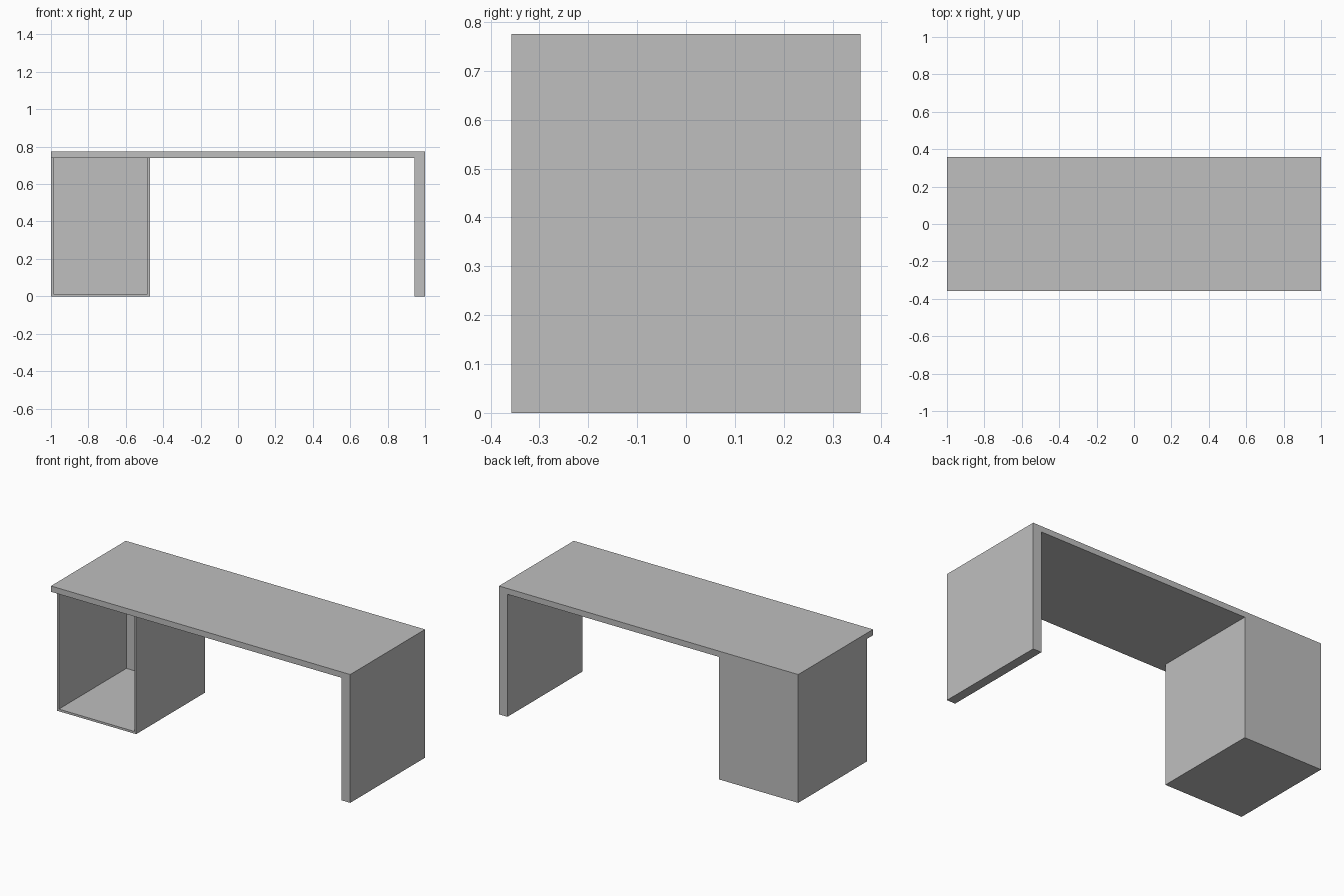
import bpy

cube = bpy.data.objects.get("Cube")
if cube:
    bpy.data.objects.remove(cube, do_unlink=True)

# Single flat grey finish
GREY = (0.52, 0.52, 0.52, 1.0)
grey = bpy.data.materials.new("light_grey")
grey.use_nodes = True
grey.diffuse_color = GREY
grey.node_tree.nodes["Principled BSDF"].inputs["Base Color"].default_value = GREY


def box(name, x, y, z):
    """Add a box spanning the given (low, high) ranges."""
    spans = (x, y, z)
    bpy.ops.mesh.primitive_cube_add(size=1, location=[(a + b) / 2 for a, b in spans])
    obj = bpy.context.object
    obj.name = name
    obj.scale = [b - a for a, b in spans]
    bpy.ops.object.transform_apply(location=False, rotation=False, scale=True)
    obj.data.materials.append(grey)
    return obj


# Main dimensions
HALF_DEPTH = 0.357
TOP, UNDER = 0.775, 0.74
FRONT, BACK = -0.30, HALF_DEPTH      # cabinet is set back from the desk edge
LEFT, RIGHT = -1.0, -0.47            # cabinet width
WALL = 0.013
full_depth = (-HALF_DEPTH, HALF_DEPTH)

# Desktop and slab leg
box("desktop", (-1, 1), full_depth, (UNDER, TOP))
box("slab_leg", (0.943, 1), full_depth, (0, UNDER))

# Open-fronted cabinet
box("cabinet_floor", (LEFT, RIGHT), (FRONT, BACK), (0, WALL))
box("cabinet_back", (LEFT, RIGHT), (BACK - WALL, BACK), (WALL, UNDER))
for name, x in (("outer", LEFT), ("inner", RIGHT - WALL)):
    box("cabinet_" + name + "_side", (x, x + WALL), (FRONT, BACK - WALL), (WALL, UNDER))
